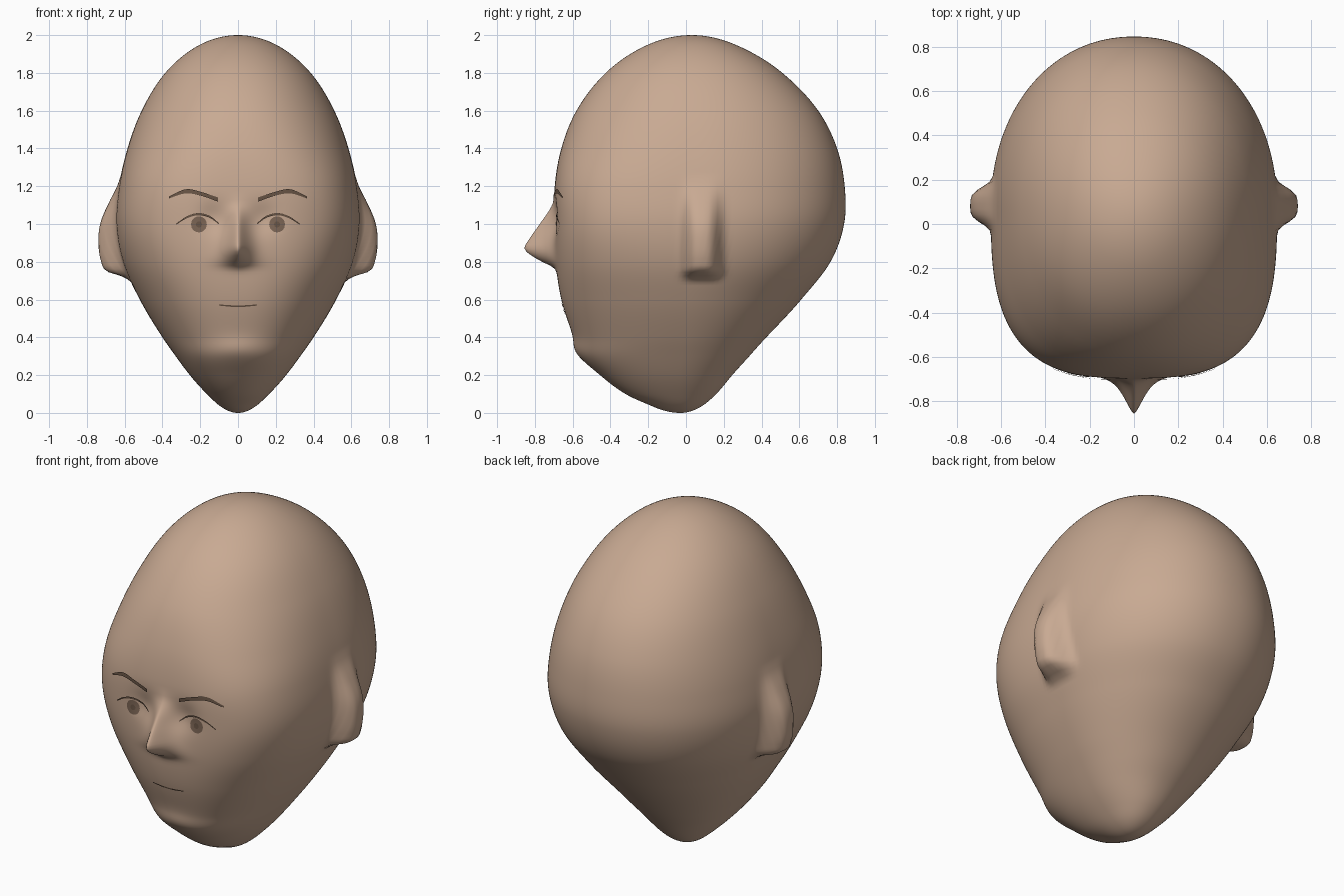
import bpy, bmesh, math
from math import sin, cos, pi, exp, acos
from mathutils import Vector
from mathutils.bvhtree import BVHTree

if "Cube" in bpy.data.objects:
    bpy.data.objects.remove(bpy.data.objects["Cube"])


def material(name, rgb):
    m = bpy.data.materials.new(name)
    m.use_nodes = True
    m.diffuse_color = (*rgb, 1)
    m.node_tree.nodes["Principled BSDF"].inputs["Base Color"].default_value = (*rgb, 1)
    return m


skin = material("warm skin", (0.58, 0.40, 0.29))
brown = material("dark brown", (0.14, 0.09, 0.06))
iris_brown = material("iris brown", (0.20, 0.13, 0.09))


def smooth_keys(keys, t):
    """Cubic interpolation through (position, values...) rows."""
    i = 0
    while i < len(keys) - 2 and t > keys[i + 1][0]:
        i += 1
    a, b = keys[i], keys[i + 1]
    p, q = keys[max(i - 1, 0)], keys[min(i + 2, len(keys) - 1)]
    h = b[0] - a[0]
    u = min(max((t - a[0]) / h, 0), 1)
    out = []
    for k in range(1, len(a)):
        ma = (b[k] - p[k]) / (b[0] - p[0]) * h
        mb = (q[k] - a[k]) / (q[0] - a[0]) * h
        out.append((2*u**3 - 3*u*u + 1) * a[k] + (u**3 - 2*u*u + u) * ma
                   + (3*u*u - 2*u**3) * b[k] + (u**3 - u*u) * mb)
    return out


# Skull sections: height, half width, front y, widest y, back y, front squareness
SECTIONS = [
    (0.0, 0.0, -0.03, -0.03, -0.03, 2.1),
    (0.04, 0.10, -0.19, -0.03, 0.09, 2.1),
    (0.1, 0.165, -0.32, -0.04, 0.16, 2.2),
    (0.2, 0.255, -0.455, -0.04, 0.245, 2.3),
    (0.3, 0.33, -0.56, -0.03, 0.335, 2.3),
    (0.4, 0.40, -0.595, -0.02, 0.425, 2.3),
    (0.6, 0.52, -0.66, 0.0, 0.61, 2.4),
    (0.8, 0.61, -0.69, 0.04, 0.765, 2.7),
    (1.0, 0.645, -0.695, 0.07, 0.837, 3.0),
    (1.2, 0.63, -0.695, 0.07, 0.84, 2.9),
    (1.4, 0.585, -0.66, 0.06, 0.80, 2.5),
    (1.6, 0.51, -0.58, 0.05, 0.70, 2.2),
    (1.8, 0.385, -0.425, 0.04, 0.51, 2.1),
    (1.95, 0.20, -0.20, 0.03, 0.26, 2.0),
    (2.0, 0.0, 0.03, 0.03, 0.03, 2.0),
]
SKULL = [(acos(1 - s[0]), *s[1:]) for s in SECTIONS]
NOSE = [(0.74, 0, 0.08), (0.77, 0.015, 0.08), (0.81, 0.09, 0.075), (0.865, 0.16, 0.065),
        (0.92, 0.135, 0.06), (1.0, 0.08, 0.05), (1.1, 0.012, 0.05), (1.16, 0, 0.05)]
EAR = [(0.70, 0), (0.725, 0.04), (0.75, 0.105), (0.8, 0.115), (0.9, 0.105),
       (1.0, 0.085), (1.12, 0.04), (1.2, 0.01), (1.26, 0)]


def skull_point(t, phi):
    z = 1 - cos(t)
    w, front, mid, back, n = smooth_keys(SKULL, t)
    c, s = sin(phi), -cos(phi)
    if s > 0:
        n = 2.1
    r = (abs(c)**n + abs(s)**n) ** (-1 / n)
    x = w * r * c
    y = mid + r * s * ((mid - front) if s < 0 else (back - mid))
    if s < 0:
        # nose, eye sockets and chin
        amp, width = smooth_keys(NOSE, z)
        y -= max(amp, 0) * exp(-(abs(x) / width) ** 1.5)
        y += 0.02 * exp(-((abs(x) - 0.13)**2 + (z - 1.03)**2) / 0.006)
        y -= 0.012 * exp(-(x / 0.13)**2 - ((z - 0.34) / 0.06)**2)
    # ears
    bump = max(smooth_keys(EAR, z)[0], 0) * exp(-((y - 0.085) / 0.09)**4)
    x += math.copysign(bump, c)
    return Vector((x, y, z))


# Head: rings from chin to crown, denser around the face
ROWS, COLS = 170, 240
bm = bmesh.new()
rings = []
for i in range(1, ROWS):
    ring = []
    for j in range(COLS):
        u = -pi + 2 * pi * j / COLS
        ring.append(bm.verts.new(skull_point(pi * i / ROWS, u - 0.5 * sin(u))))
    rings.append(ring)
bottom = bm.verts.new((0, -0.03, 0))
top = bm.verts.new((0, 0.03, 2))
for j in range(COLS):
    k = (j + 1) % COLS
    bm.faces.new((bottom, rings[0][k], rings[0][j]))
    bm.faces.new((top, rings[-1][j], rings[-1][k]))
    for lo, hi in zip(rings, rings[1:]):
        bm.faces.new((lo[j], lo[k], hi[k], hi[j]))
bmesh.ops.recalc_face_normals(bm, faces=bm.faces)
tree = BVHTree.FromBMesh(bm)


def finish(bm, name, mat):
    mesh = bpy.data.meshes.new(name)
    bm.to_mesh(mesh)
    bm.free()
    for p in mesh.polygons:
        p.use_smooth = True
    mesh.materials.append(mat)
    ob = bpy.data.objects.new(name, mesh)
    bpy.context.collection.objects.link(ob)
    return ob


finish(bm, "head", skin)


def plate(name, mat, rows, side=1, lift=0.004, steps=24):
    """Thin patch on the face between a lower and an upper curve: rows of x, low z, high z."""
    b = bmesh.new()
    last = None
    for i in range(steps + 1):
        x = rows[0][0] + (rows[-1][0] - rows[0][0]) * i / steps
        low, high = smooth_keys(rows, x)
        col = []
        for k in range(5):
            z = low + (max(high, low + 0.001) - low) * k / 4
            hit = tree.ray_cast(Vector((x * side, -2, z)), Vector((0, 1, 0)))[0]
            col.append(b.verts.new((x * side, hit.y - lift, z)))
        if last:
            for k in range(4):
                f = b.faces.new((last[k], col[k], col[k + 1], last[k + 1]))
                if side < 0:
                    f.normal_flip()
        last = col
    return finish(b, name, mat)


def disc_rows(cx, cz, r):
    return [(cx - r * cos(pi * i / 12), cz - r * sin(pi * i / 12), cz + r * sin(pi * i / 12))
            for i in range(13)]


# Eyes and brows, mirrored
for side, label in ((1, "left"), (-1, "right")):
    plate(label + "_brow", brown, [(0.105, 1.118, 1.14), (0.19, 1.148, 1.168),
          (0.275, 1.162, 1.184), (0.365, 1.136, 1.146)], side, 0.008)
    plate(label + "_eye", skin, [(0.125, 0.993, 1.0), (0.16, 0.958, 1.03), (0.21, 0.945, 1.046),
          (0.27, 0.96, 1.03), (0.31, 0.995, 1.0)], side, 0.003)
    plate(label + "_iris", iris_brown, disc_rows(0.207, 0.998, 0.042), side, 0.005)
    plate(label + "_pupil", brown, disc_rows(0.207, 0.998, 0.016), side, 0.007)
    plate(label + "_upper_lid", brown, [(0.10, 0.998, 1.004), (0.15, 1.033, 1.043),
          (0.21, 1.046, 1.058), (0.27, 1.031, 1.041), (0.325, 0.998, 1.004)], side, 0.008)

# Mouth
plate("upper_lip", skin, [(-0.06, 0.57, 0.574), (-0.03, 0.57, 0.588), (0, 0.57, 0.584),
      (0.03, 0.57, 0.588), (0.06, 0.57, 0.574)], lift=0.003)
plate("lower_lip", skin, [(-0.065, 0.538, 0.541), (-0.035, 0.518, 0.556), (0, 0.512, 0.56),
      (0.035, 0.518, 0.556), (0.065, 0.538, 0.541)], lift=0.004)
plate("mouth_line", brown, [(-0.1, 0.568, 0.574), (-0.04, 0.562, 0.57), (0, 0.56, 0.568),
      (0.04, 0.562, 0.57), (0.1, 0.568, 0.574)], lift=0.006)
